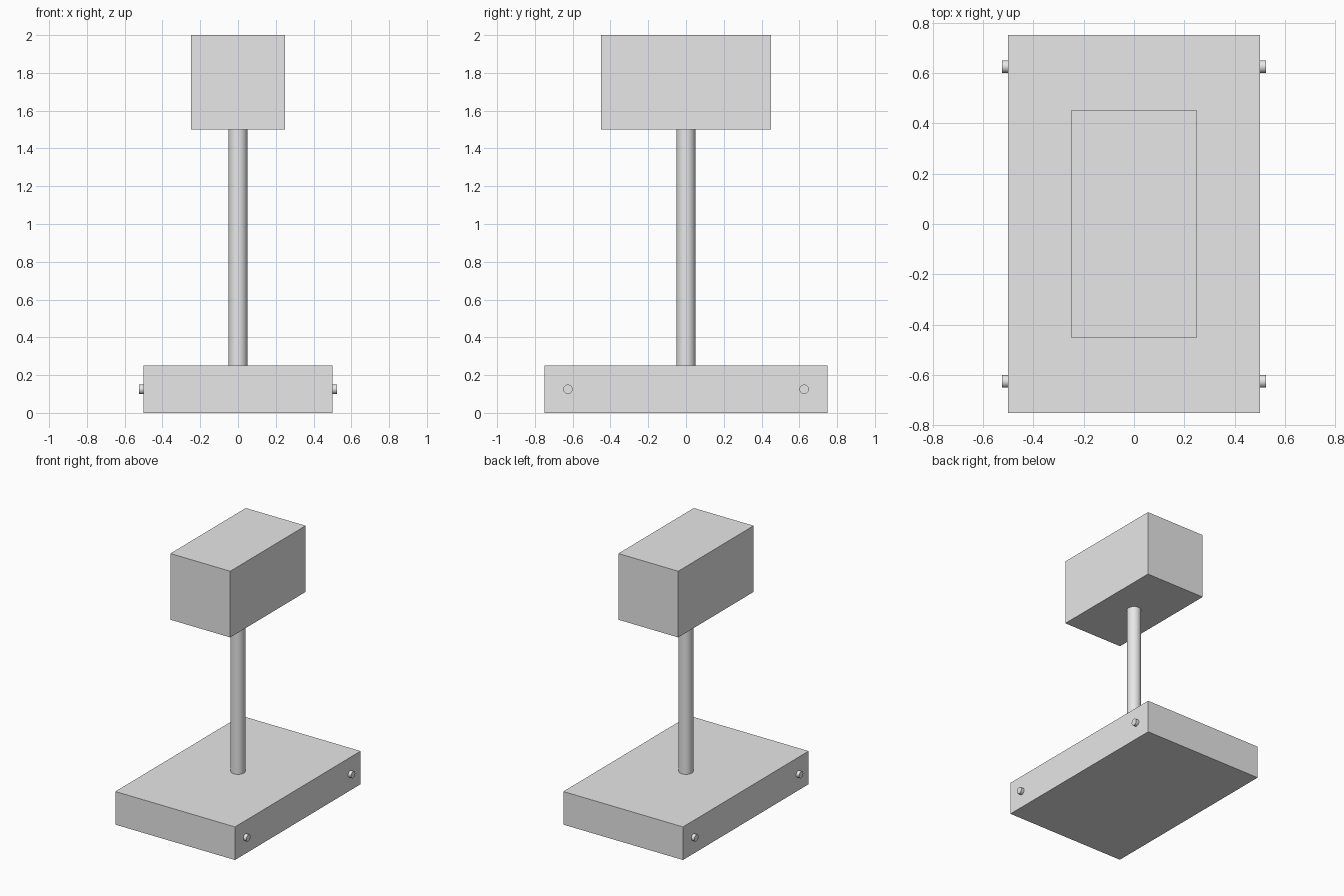
import bpy
import math

default_cube = bpy.data.objects.get("Cube")
if default_cube:
    bpy.data.objects.remove(default_cube, do_unlink=True)

# Single plain material
grey = bpy.data.materials.new("light_grey")
grey.use_nodes = True
colour = (0.8, 0.8, 0.8, 1)
grey.diffuse_color = colour
grey.node_tree.nodes["Principled BSDF"].inputs["Base Color"].default_value = colour


def finish(name):
    obj = bpy.context.object
    obj.name = name
    obj.data.materials.append(grey)
    return obj


def box(name, size, z):
    bpy.ops.mesh.primitive_cube_add(size=1, location=(0, 0, z))
    obj = finish(name)
    obj.scale = size
    bpy.ops.object.transform_apply(location=False, rotation=False, scale=True)


def cylinder(name, radius, depth, location, rotation=(0, 0, 0)):
    bpy.ops.mesh.primitive_cylinder_add(
        vertices=32, radius=radius, depth=depth, location=location, rotation=rotation)
    finish(name)
    bpy.ops.object.shade_smooth_by_angle(angle=math.radians(30))


# Base slab, post and head block
box("base", (1, 1.5, 0.25), 0.125)
cylinder("post", 0.05, 1.25, (0, 0, 0.875))
box("head", (0.5, 0.9, 0.5), 1.75)

# Four small pegs sticking out of the base sides
for side, x in (("left", 0.5), ("right", -0.5)):
    for end, y in (("front", -0.625), ("back", 0.625)):
        cylinder(f"{end}_{side}_peg", 0.025, 0.05, (x, y, 0.125), (0, math.pi / 2, 0))
